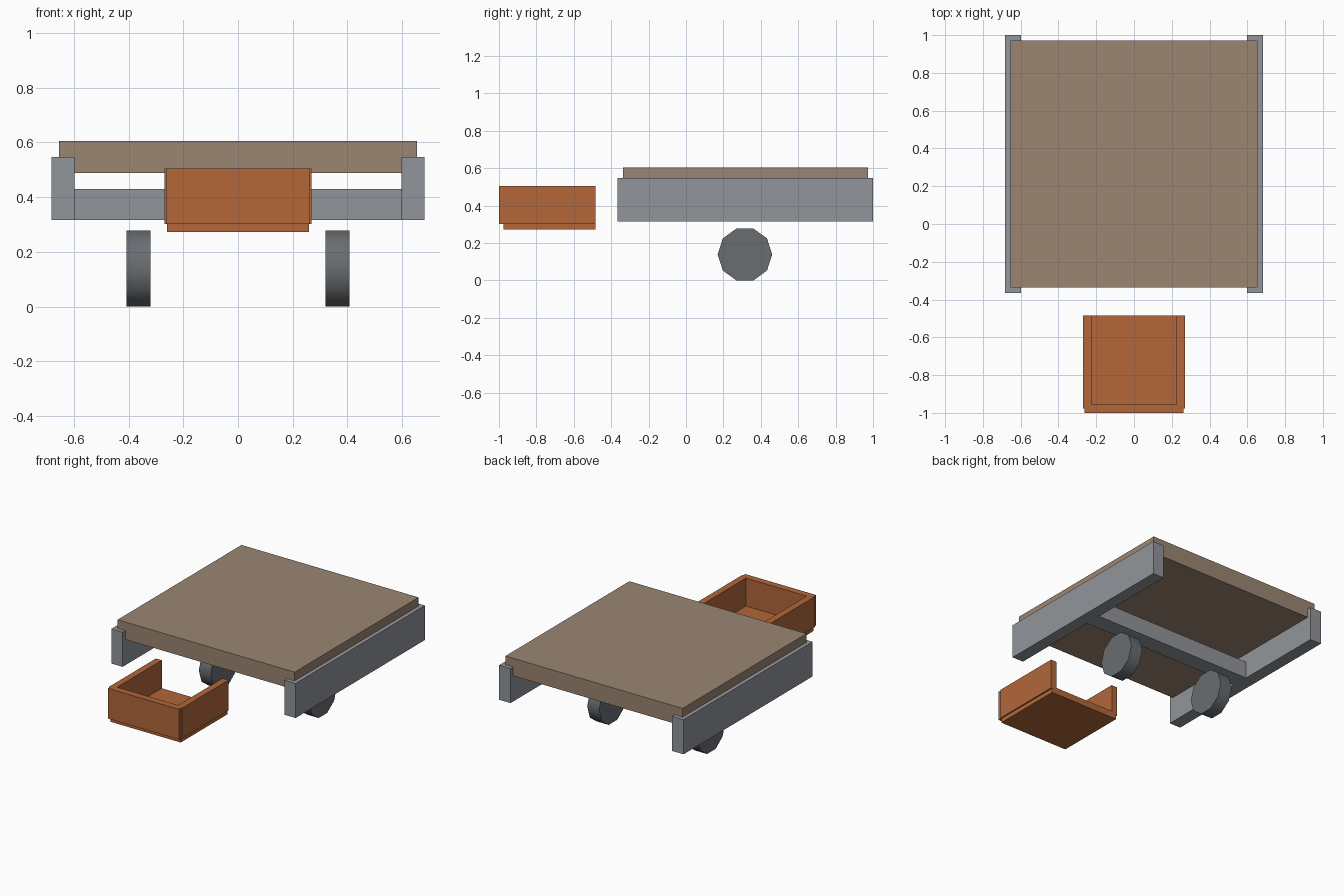
import bpy, math

if "Cube" in bpy.data.objects:
    bpy.data.objects.remove(bpy.data.objects["Cube"])


def material(name, srgb):
    m = bpy.data.materials.new(name)
    lin = [((c / 255 + 0.055) / 1.055) ** 2.4 for c in srgb]
    m.diffuse_color = (*lin, 1)
    m.use_nodes = True
    m.node_tree.nodes["Principled BSDF"].inputs["Base Color"].default_value = m.diffuse_color
    return m


TAN = material("tan deck", (155, 134, 114))
GREY = material("frame grey", (145, 149, 154))
DARK = material("wheel grey", (105, 109, 113))
ORANGE = material("burnt orange", (178, 103, 58))


def box(name, x, y, z, mat):
    """Box from (min, max) ranges on each axis."""
    bpy.ops.mesh.primitive_cube_add(size=1, location=[sum(r) / 2 for r in (x, y, z)])
    o = bpy.context.object
    o.name = name
    o.scale = [r[1] - r[0] for r in (x, y, z)]
    bpy.ops.object.transform_apply(location=False, rotation=False, scale=True)
    o.data.materials.append(mat)
    return o


def mirrored(s, a, b):
    return (a, b) if s > 0 else (-b, -a)


# Deck and cross beam
box("deck", (-0.655, 0.655), (-0.337, 0.972), (0.488, 0.605), TAN)
box("cross_beam", (-0.60, 0.60), (0.258, 0.374), (0.316, 0.43), GREY)

# Tray floor and front panel, open at the back
box("tray_floor", (-0.26, 0.26), (-0.977, -0.484), (0.273, 0.318), ORANGE)
box("tray_front", (-0.262, 0.262), (-1.0, -0.955), (0.302, 0.505), ORANGE)

for s, side in ((-1, "left"), (1, "right")):
    # Side rails and tray walls
    box(side + "_rail", mirrored(s, 0.598, 0.682), (-0.365, 1.0), (0.316, 0.547), GREY)
    box(side + "_tray_wall", mirrored(s, 0.225, 0.269), (-0.977, -0.484), (0.302, 0.505), ORANGE)
    # Ten-sided wheels, a corner pointing along y
    bpy.ops.mesh.primitive_cylinder_add(
        vertices=10, radius=0.146, depth=0.088,
        location=(s * 0.364, 0.315, 0.139), rotation=(0, math.pi / 2, 0))
    w = bpy.context.object
    w.name = side + "_wheel"
    w.data.materials.append(DARK)
    bpy.ops.object.shade_smooth_by_angle(angle=math.radians(40))
